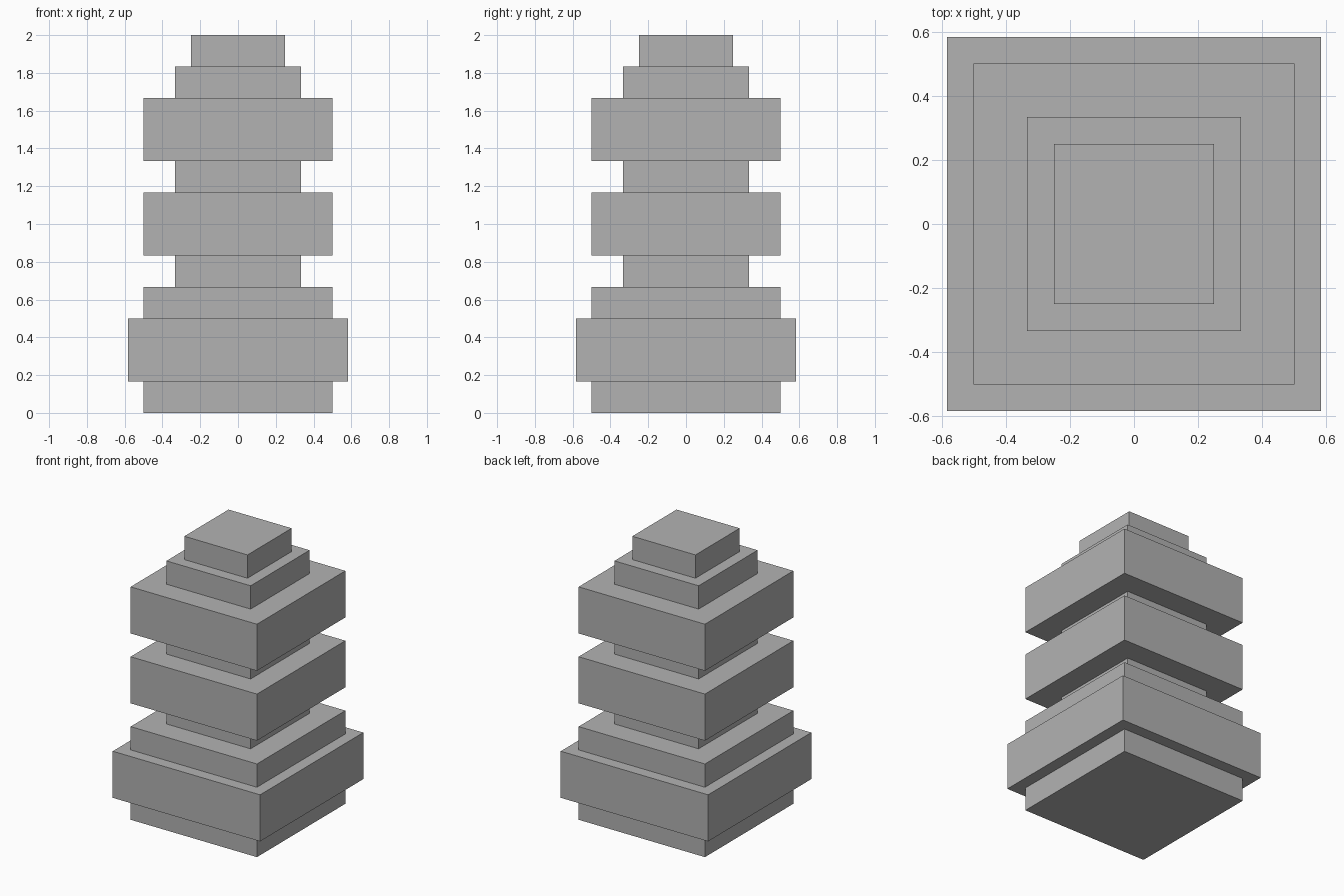
import bpy

# Remove the default cube
cube = bpy.data.objects.get("Cube")
if cube:
    bpy.data.objects.remove(cube, do_unlink=True)

# Single grey material
grey = bpy.data.materials.new("plain_grey")
grey.use_nodes = True
colour = (0.448, 0.448, 0.448, 1)
grey.diffuse_color = colour
for node in grey.node_tree.nodes:
    if node.type == "BSDF_PRINCIPLED":
        node.inputs["Base Color"].default_value = colour

UNIT = 1 / 6  # height of one step

# Square tiers from the ground up: name, width and height in units
TIERS = [
    ("foot", 6, 1),
    ("base_block", 7, 2),
    ("base_step", 6, 1),
    ("lower_neck", 4, 1),
    ("middle_block", 6, 2),
    ("upper_neck", 4, 1),
    ("upper_block", 6, 2),
    ("top_step", 4, 1),
    ("cap", 3, 1),
]


def add_tier(name, width, height, bottom):
    """Add one square flat-sided block standing on the given height."""
    bpy.ops.mesh.primitive_cube_add(size=1, location=(0, 0, bottom + height / 2))
    tier = bpy.context.object
    tier.name = tier.data.name = name
    tier.scale = (width, width, height)
    bpy.ops.object.transform_apply(location=False, rotation=False, scale=True)
    tier.data.materials.append(grey)


# Stack the tiers
level = 0
for name, width, height in TIERS:
    add_tier(name, width * UNIT, height * UNIT, level * UNIT)
    level += height
